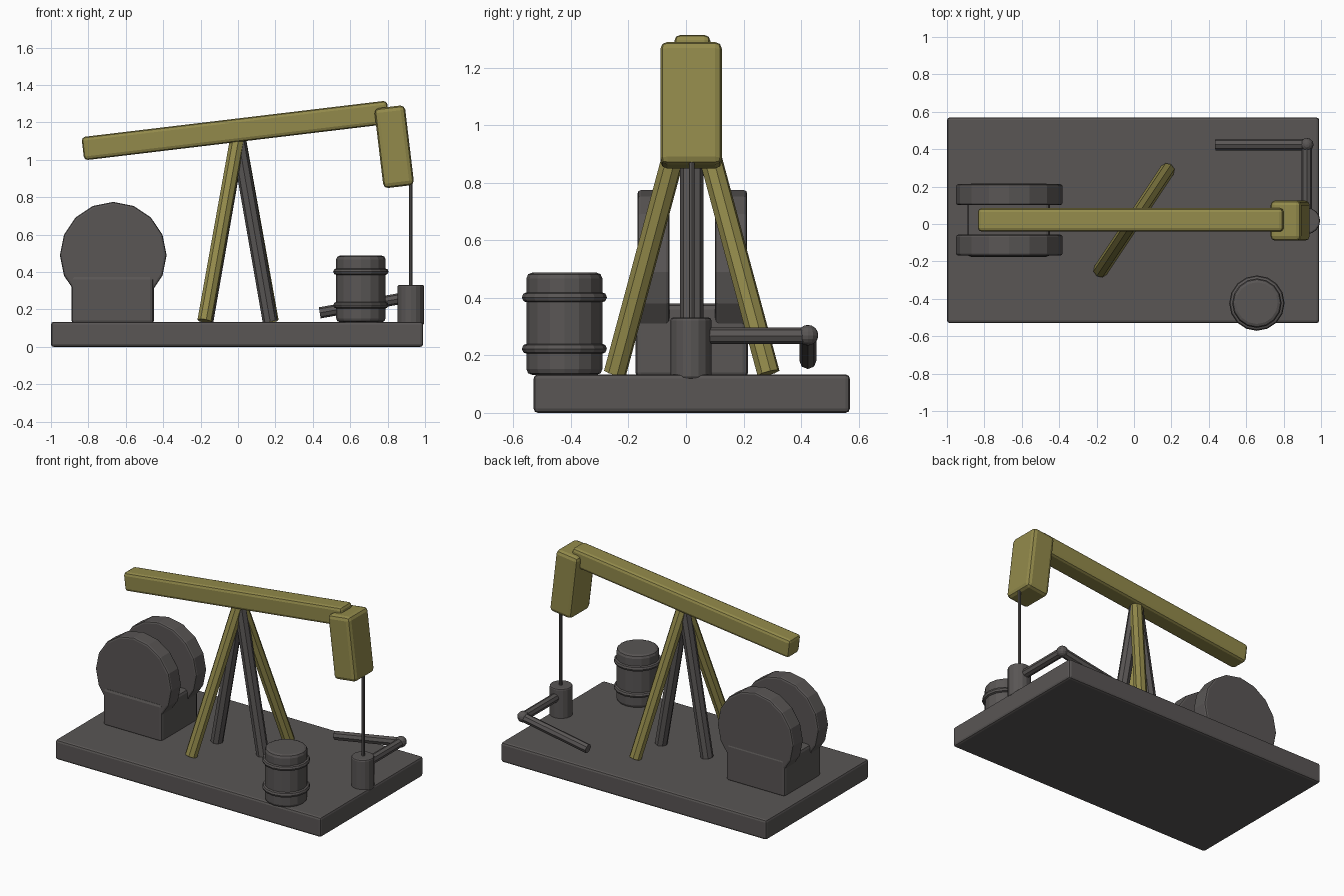
import bpy, math
from mathutils import Vector

if "Cube" in bpy.data.objects:
    bpy.data.objects.remove(bpy.data.objects["Cube"])


def material(name, rgb):
    m = bpy.data.materials.new(name)
    m.diffuse_color = (*rgb, 1)
    m.use_nodes = True
    m.node_tree.nodes["Principled BSDF"].inputs["Base Color"].default_value = m.diffuse_color
    return m


DARK = material("dark_grey", (0.10, 0.092, 0.09))
YELLOW = material("olive_yellow", (0.29, 0.255, 0.07))
YC = 0.02          # centre line of the machine
TILT = -0.119      # beam slope


def finish(name, mat, bevel=0.0, segments=2):
    ob = bpy.context.object
    ob.name = name
    ob.data.materials.append(mat)
    if bevel:
        mod = ob.modifiers.new("bevel", "BEVEL")
        mod.width = bevel
        mod.segments = segments
        mod.limit_method = 'ANGLE'
        mod.angle_limit = math.radians(50)
    return ob


def box(name, loc, size, mat, bevel, tilt=0.0):
    bpy.ops.mesh.primitive_cube_add(size=1, location=loc, rotation=(0, tilt, 0))
    ob = bpy.context.object
    ob.scale = size
    bpy.ops.object.transform_apply(location=False, rotation=False, scale=True)
    return finish(name, mat, bevel)


def rod(name, a, b, r, sides, mat, bevel=0.0):
    a, b = Vector(a), Vector(b)
    d = b - a
    bpy.ops.mesh.primitive_cylinder_add(vertices=sides, radius=r, depth=d.length,
                                        location=(a + b) / 2)
    bpy.context.object.rotation_euler = d.to_track_quat('Z', 'Y').to_euler()
    return finish(name, mat, bevel)


# base slab
box("base", (-0.005, YC, 0.067), (1.99, 1.10, 0.134), DARK, 0.015)

# walking beam and its head
box("walking_beam", (-0.013, YC + 0.002, 1.157), (1.645, 0.125, 0.125), YELLOW, 0.02, TILT)
box("beam_head", (0.835, YC - 0.002, 1.07), (0.165, 0.215, 0.43), YELLOW, 0.025, TILT)

# four legs: a yellow diagonal pair and a dark pair under the beam
for s, side in ((-1, "left"), (1, "right")):
    rod("yellow_leg_" + side, (s * 0.178, YC + s * 0.267, 0.138), (0, YC, 1.13), 0.04, 8, YELLOW)
    rod("dark_leg_" + side, (s * 0.172, YC, 0.135), (0, YC, 1.12), 0.04, 8, DARK)

# motor housing with two counterweight wheels
box("motor_housing", (-0.67, YC, 0.25), (0.44, 0.392, 0.26), DARK, 0.02)
for y, side in ((-0.113, "front"), (0.157, "back")):
    rod("wheel_" + side, (-0.667, y - 0.056, 0.49), (-0.667, y + 0.056, 0.49),
        0.285, 16, DARK, 0.012)

# oil barrel with two hoops
BX, BY = 0.657, -0.423
rod("barrel", (BX, BY, 0.132), (BX, BY, 0.488), 0.132, 16, DARK, 0.02)
for z, side in ((0.223, "lower"), (0.402, "upper")):
    bpy.ops.mesh.primitive_torus_add(location=(BX, BY, z), major_radius=0.13, minor_radius=0.018,
                                     major_segments=16, minor_segments=8)
    finish("barrel_hoop_" + side, DARK)

# well head, polished rod and outlet pipe
WX, EY, PZ = 0.924, 0.424, 0.268
rod("well_head", (WX, YC - 0.003, 0.118), (WX, YC - 0.003, 0.332), 0.071, 16, DARK, 0.01)
rod("pump_rod", (WX, YC, 0.30), (WX, YC, 0.92), 0.01, 8, DARK)
rod("cross_pipe", (WX, YC, PZ), (WX, EY, PZ), 0.029, 8, DARK)
rod("outlet_pipe", (WX, EY, PZ), (0.437, EY, 0.182), 0.03, 8, DARK)
bpy.ops.mesh.primitive_uv_sphere_add(segments=12, ring_count=8, radius=0.036,
                                     location=(WX, EY, PZ + 0.002))
finish("pipe_elbow", DARK)
